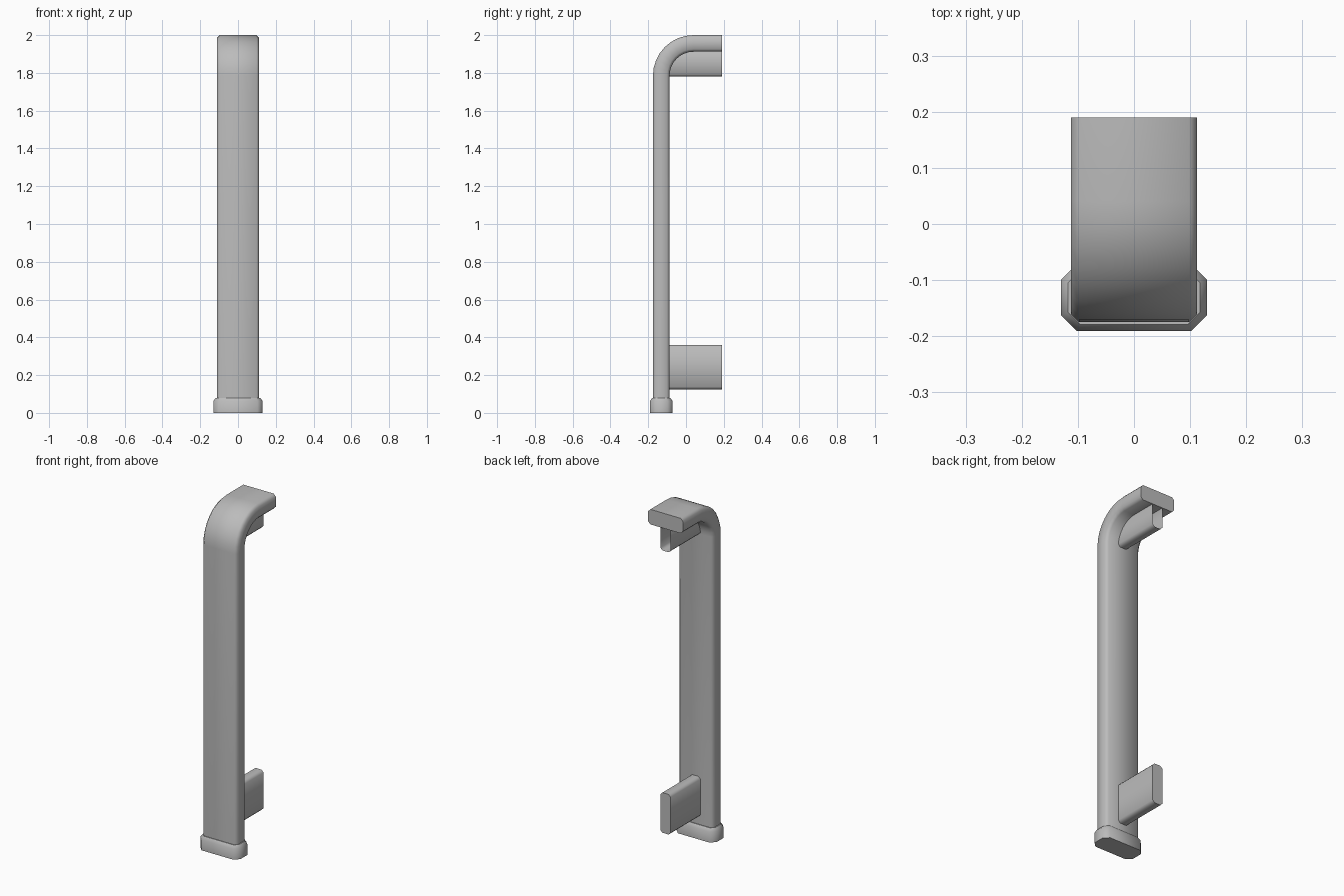
import bpy
import bmesh
from math import sin, cos, pi, radians
from mathutils import Vector

cube = bpy.data.objects.get("Cube")
if cube:
    bpy.data.objects.remove(cube, do_unlink=True)

grey = bpy.data.materials.new("satin grey")
grey.use_nodes = True
colour = (0.5, 0.5, 0.5, 1)
grey.diffuse_color = colour
grey.node_tree.nodes["Principled BSDF"].inputs["Base Color"].default_value = colour


def octagon(half_w, half_h, cut):
    """Rectangle outline with chamfered corners."""
    w, h = half_w - cut, half_h - cut
    return [(half_w, -h), (half_w, h), (w, half_h), (-w, half_h),
            (-half_w, h), (-half_w, -h), (-w, -half_h), (w, -half_h)]


def loft(name, rings, cap_end=True):
    """Skin a list of rings into one smooth-shaded solid."""
    bm = bmesh.new()
    loops = [[bm.verts.new(p) for p in ring] for ring in rings]
    for a, b in zip(loops, loops[1:]):
        for i in range(len(a)):
            j = (i + 1) % len(a)
            bm.faces.new((a[i], a[j], b[j], b[i]))
    bm.faces.new(loops[0][::-1])
    if cap_end:
        bm.faces.new(loops[-1])
    bmesh.ops.recalc_face_normals(bm, faces=bm.faces)
    mesh = bpy.data.meshes.new(name)
    bm.to_mesh(mesh)
    bm.free()
    mesh.materials.append(grey)
    obj = bpy.data.objects.new(name, mesh)
    bpy.context.collection.objects.link(obj)
    bpy.ops.object.select_all(action="DESELECT")
    obj.select_set(True)
    bpy.context.view_layer.objects.active = obj
    bpy.ops.object.shade_smooth_by_angle(angle=radians(50))
    return obj


# Upright that bends over backwards at the top
section = octagon(0.112, 0.044, 0.014)
bend_y, bend_z, radius, steps = 0.04, 1.785, 0.171, 8
path = [(bend_y - radius, 0.04, 0)]
for i in range(steps + 1):
    a = i / steps * pi / 2
    path.append((bend_y - radius * cos(a), bend_z + radius * sin(a), a))
path.append((0.19, bend_z + radius, pi / 2))
loft("bent_upright", [
    [Vector((u, y - v * cos(a), z + v * sin(a))) for u, v in section]
    for y, z, a in path])

# Foot collar with a bevelled top rim
foot_y = -0.131
loft("foot_collar", [
    [(x, y + foot_y, z) for x, y in octagon(0.13 - inset, 0.06 - inset, 0.028 - inset / 2)]
    for z, inset in ((0, 0), (0.062, 0), (0.08, 0.012))])


# Mounting brackets reaching back from the upright
def bracket(name, bottom, top, closed):
    mid = (bottom + top) / 2
    outline = octagon(0.033, (top - bottom) / 2, 0.013)
    loft(name, [[(x, y, z + mid) for x, z in outline] for y in (-0.1, 0.19)], closed)


bracket("lower_bracket", 0.125, 0.36, True)
bracket("upper_bracket", 1.78, 1.93, False)
